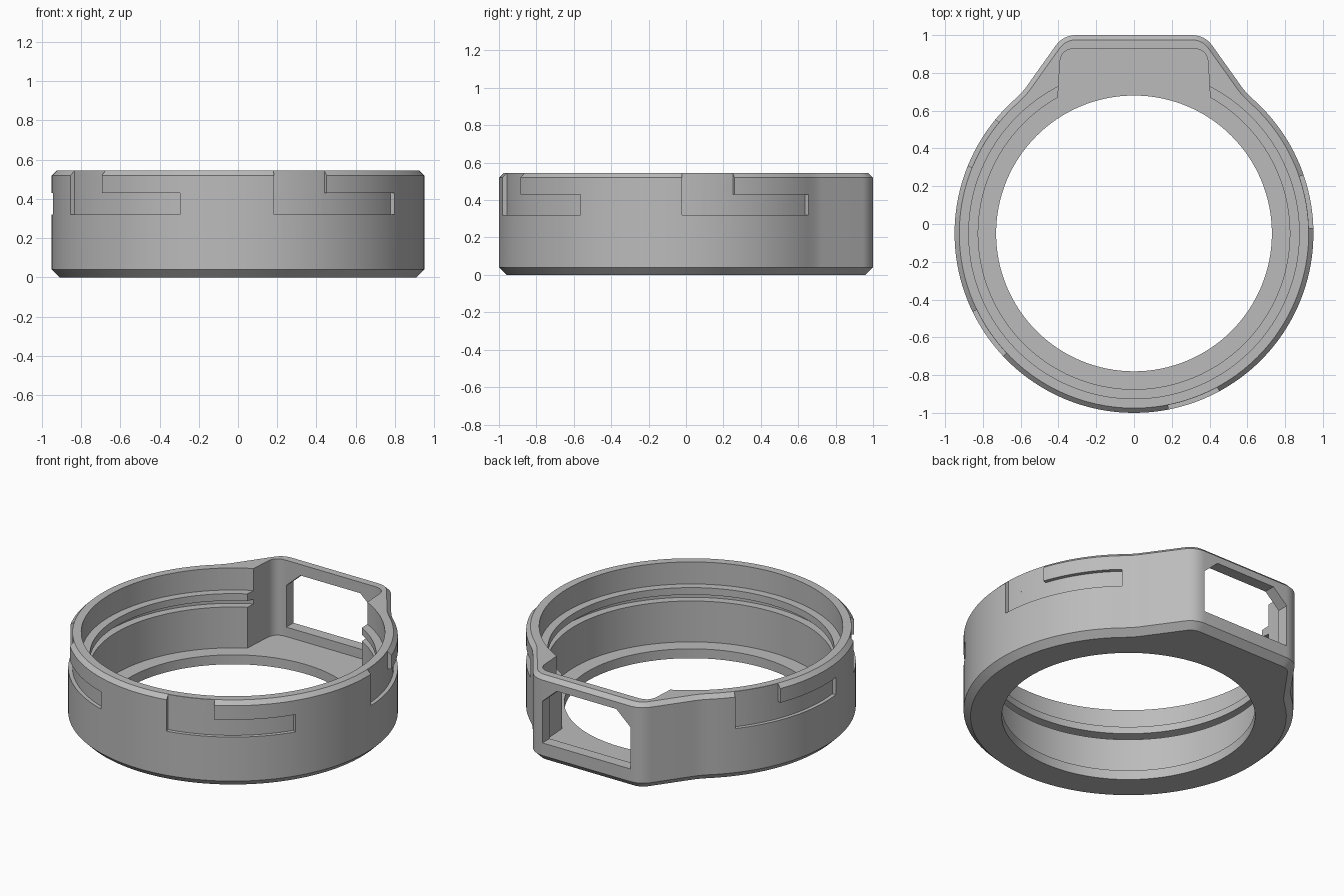
import bpy, bmesh
from math import sin, cos, radians, atan2, pi
from mathutils import Vector

if "Cube" in bpy.data.objects:
    bpy.data.objects.remove(bpy.data.objects["Cube"])

CY = -0.05          # ring centre on y
R = 0.95            # ring outer radius
H = 0.545           # height
FLOOR = 0.06

grey = bpy.data.materials.new("grey")
grey.use_nodes = True
grey.diffuse_color = (0.5, 0.5, 0.5, 1)
grey.node_tree.nodes["Principled BSDF"].inputs["Base Color"].default_value = (0.5, 0.5, 0.5, 1)


def loft(name, loops):
    """Closed solid through a stack of equal-length point loops."""
    bm = bmesh.new()
    rings = [[bm.verts.new(p) for p in loop] for loop in loops]
    n = len(rings[0])
    for a, b in zip(rings, rings[1:]):
        for i in range(n):
            j = (i + 1) % n
            bm.faces.new((a[i], a[j], b[j], b[i]))
    bm.faces.new(rings[0][::-1])
    bm.faces.new(rings[-1])
    bmesh.ops.recalc_face_normals(bm, faces=bm.faces)
    me = bpy.data.meshes.new(name)
    bm.to_mesh(me)
    bm.free()
    ob = bpy.data.objects.new(name, me)
    bpy.context.collection.objects.link(ob)
    me.materials.append(grey)
    return ob


def fillet(prev, corner, nxt, length, steps=8):
    """Rounded corner as a quadratic curve between its tangent points."""
    p, c, q = Vector(prev), Vector(corner), Vector(nxt)
    a = c + (p - c).normalized() * length
    b = c + (q - c).normalized() * length
    return [a * (1 - t) ** 2 + c * 2 * t * (1 - t) + b * t * t
            for t in [i / steps for i in range(steps + 1)]]


def inset(loop, d):
    """Offset a counter-clockwise outline inwards."""
    out = []
    n = len(loop)
    for i, p in enumerate(loop):
        e1 = (p - loop[i - 1]).normalized()
        e2 = (loop[(i + 1) % n] - p).normalized()
        n1, n2 = Vector((-e1.y, e1.x)), Vector((-e2.y, e2.x))
        out.append(p + (n1 + n2) * d / (1 + n1.dot(n2)))
    return out


def at(loop, z):
    return [(p.x, p.y, z) for p in loop]


def mirrored(half):
    """Right half plus its reflection, counter-clockwise."""
    return half + [Vector((-p.x, p.y)) for p in reversed(half)]


def circle(r, z, n=128):
    return [(r * cos(2 * pi * i / n), CY + r * sin(2 * pi * i / n), z) for i in range(n)]


# Outer outline: round ring with a flared, flat-backed housing
join, back = Vector((0.585, 0.705)), Vector((0.375, 1.0))
end = atan2(join.y - CY, join.x) - 0.04
start = -pi / 2
arc = [Vector((R * cos(a), CY + R * sin(a)))
       for a in [start + (end - start) * (i + 0.5) / 64 for i in range(64)]]
half = arc + fillet(arc[-1], join, back, 0.03, 4) + fillet(join, back, (0, 1), 0.07)
outline = mirrored(half)
body = loft("ring_housing", [at(inset(outline, 0.04), 0), at(outline, 0.04),
                             at(outline, H - 0.025), at(inset(outline, 0.025), H)])

cutters = []

# Stepped bore with a seal groove and a floor opening
bore = [(0.73, -0.1), (0.73, FLOOR), (0.825, FLOOR), (0.825, 0.32), (0.875, 0.32),
        (0.875, 0.35), (0.825, 0.36), (0.825, 0.405), (0.875, 0.405), (0.875, 0.7)]
cutters.append(loft("bore_cutter", [circle(r, z) for r, z in bore]))

# Housing pocket, open at the top
pocket = mirrored([Vector((0.403, 0.3)), Vector((0.403, 0.67))]
                  + fillet((0.403, 0.67), (0.388, 0.928), (0, 0.928), 0.075))
cutters.append(loft("pocket_cutter", [at(pocket, FLOOR), at(pocket, 0.7)]))

# Back window with clipped upper corners
window = [(-0.31, 0.12), (0.31, 0.12), (0.31, 0.385), (0.21, 0.475), (-0.21, 0.475), (-0.31, 0.385)]
cutters.append(loft("window_cutter", [[(x, y, z) for x, z in window] for y in (0.8, 1.1)]))


def sector(name, a0, a1, z0, z1, r0=0.926, r1=1.05, n=20):
    """Block of a ring wall between two angles measured from the front."""
    angles = [radians(a0 + (a1 - a0) * i / n) for i in range(n + 1)]
    loop = [Vector((r * sin(a), CY - r * cos(a)))
            for r, seq in ((r0, angles), (r1, angles[::-1])) for a in seq]
    return loft(name, [at(loop, z0), at(loop, z1)])


# L-shaped locking slots around the outside
for k, a in enumerate((-129.4, -64.1, 11.2, 91.8)):
    cutters.append(sector(f"slot_entry_cutter_{k}", a, a + 17.2, 0.32, 0.7))
    cutters.append(sector(f"slot_run_cutter_{k}", a, a + 46, 0.32, 0.43))

bpy.context.view_layer.objects.active = body
for c in cutters:
    c.hide_render = True
    mod = body.modifiers.new(c.name, "BOOLEAN")
    mod.operation = "DIFFERENCE"
    mod.solver = "EXACT"
    mod.object = c
    bpy.ops.object.modifier_apply(modifier=mod.name)
for c in cutters:
    bpy.data.objects.remove(c)

bpy.ops.object.select_all(action="DESELECT")
body.select_set(True)
bpy.ops.object.shade_smooth_by_angle(angle=radians(25))
